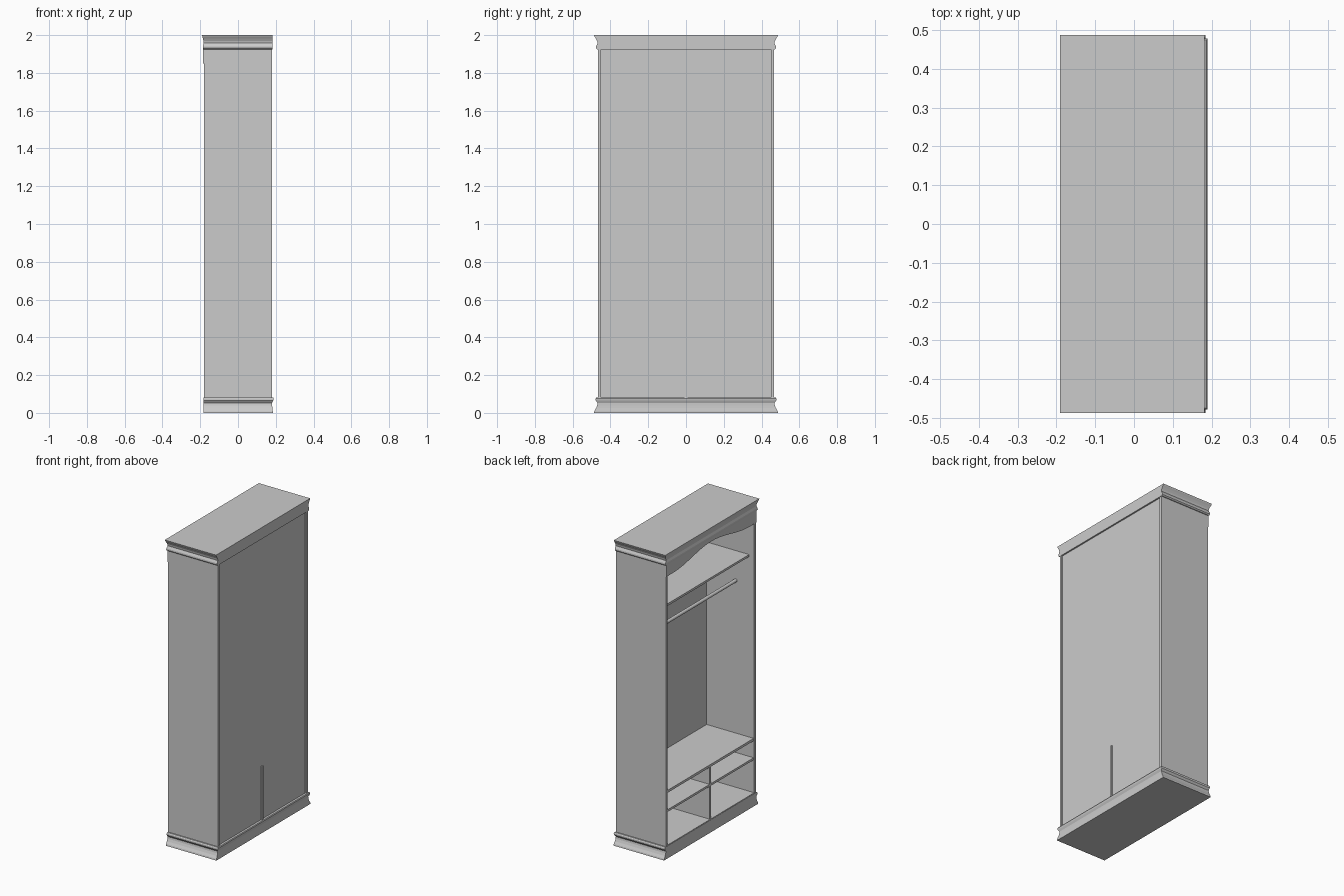
import bpy, bmesh, math

if "Cube" in bpy.data.objects:
    bpy.data.objects.remove(bpy.data.objects["Cube"])

def finish(name, bm):
    bmesh.ops.recalc_face_normals(bm, faces=bm.faces)
    me = bpy.data.meshes.new(name)
    bm.to_mesh(me)
    bm.free()
    ob = bpy.data.objects.new(name, me)
    bpy.context.collection.objects.link(ob)
    return ob

def loft(name, rings):
    """Closed solid from stacked rectangles (z, x_min, x_max, y_half)."""
    bm = bmesh.new()
    loops = [[bm.verts.new(p) for p in ((a, -h, z), (b, -h, z), (b, h, z), (a, h, z))]
             for z, a, b, h in rings]
    for lo, hi in zip(loops, loops[1:]):
        for i in range(4):
            j = (i + 1) % 4
            bm.faces.new((lo[i], lo[j], hi[j], hi[i]))
    bm.faces.new(loops[0])
    bm.faces.new(loops[-1])
    return finish(name, bm)

def board(name, x0, x1, y0, y1, z0, z1):
    bm = bmesh.new()
    bmesh.ops.create_cube(bm, size=1)
    for v in bm.verts:
        v.co = (x1 if v.co.x > 0 else x0, y1 if v.co.y > 0 else y0, z1 if v.co.z > 0 else z0)
    return finish(name, bm)

T = 0.016            # board thickness
W = 0.465            # half width of the carcass
I = W - T            # half width inside
FRONT, REAR = -0.18, 0.18

# Plinth: moulded on both ends and on the +x side, flat on the open side
loft("plinth", [(z, -0.182, b, h) for z, b, h in (
    (0, 0.184, 0.487), (0.01, 0.184, 0.485), (0.025, 0.182, 0.476), (0.04, 0.181, 0.470),
    (0.053, 0.181, 0.468), (0.066, 0.187, 0.478), (0.076, 0.189, 0.478), (0.082, 0.186, 0.474))])

# Cornice: moulded on both ends and on the open side, flat at the rear
loft("cornice", [(z, a, 0.182, h) for z, a, h in (
    (1.925, -0.183, 0.470), (1.932, -0.186, 0.477), (1.942, -0.186, 0.476), (1.957, -0.182, 0.468),
    (1.970, -0.183, 0.471), (1.983, -0.186, 0.478), (1.992, -0.189, 0.484), (2.0, -0.19, 0.487))])

# Carcass
for side, s in (("left", -1), ("right", 1)):
    ya, yb = sorted((s * I, s * W))
    board(side + "_side_panel", FRONT, REAR, ya, yb, 0.08, 1.93)
board("back_panel", 0.165, 0.172, -I, I, 0.08, 1.93)
board("floor_board", FRONT, 0.165, -I, I, 0.07, 0.086)

# Shelves, divider and hanging rail
board("hat_shelf", -0.143, 0.165, -I, I, 1.622, 1.636)
board("lower_shelf", -0.176, 0.165, -I, I, 0.425, 0.441)
board("centre_divider", -0.176, 0.179, -0.007, 0.007, 0.082, 0.432)
for side, y0, y1 in (("left", -I, -0.007), ("right", 0.007, I)):
    board(side + "_cubby_shelf", -0.176, 0.165, y0, y1, 0.300, 0.314)

bpy.ops.mesh.primitive_cylinder_add(vertices=20, radius=0.011, depth=2 * I,
                                    location=(-0.045, 0, 1.44), rotation=(math.pi / 2, 0, 0))
rail = bpy.context.object
rail.name = "hanging_rail"
bpy.ops.object.shade_smooth_by_angle()

# Valance with a wavy lower edge under the cornice
N = 32
def edge(y):
    t = min(1, abs(y) / 0.40)
    return 1.85 + 0.055 * (0.5 + 0.5 * math.cos(math.pi * t))
bm = bmesh.new()
cols = []
for k in range(N + 1):
    y = -W + 2 * W * k / N
    z = edge(y)
    cols.append([bm.verts.new(p) for p in (
        (-0.184, y, z), (-0.168, y, z), (-0.168, y, 1.93), (-0.184, y, 1.93))])
for p, q in zip(cols, cols[1:]):
    for i in range(4):
        j = (i + 1) % 4
        bm.faces.new((p[i], p[j], q[j], q[i]))
bm.faces.new(cols[0])
bm.faces.new(cols[-1])
finish("valance", bm)
